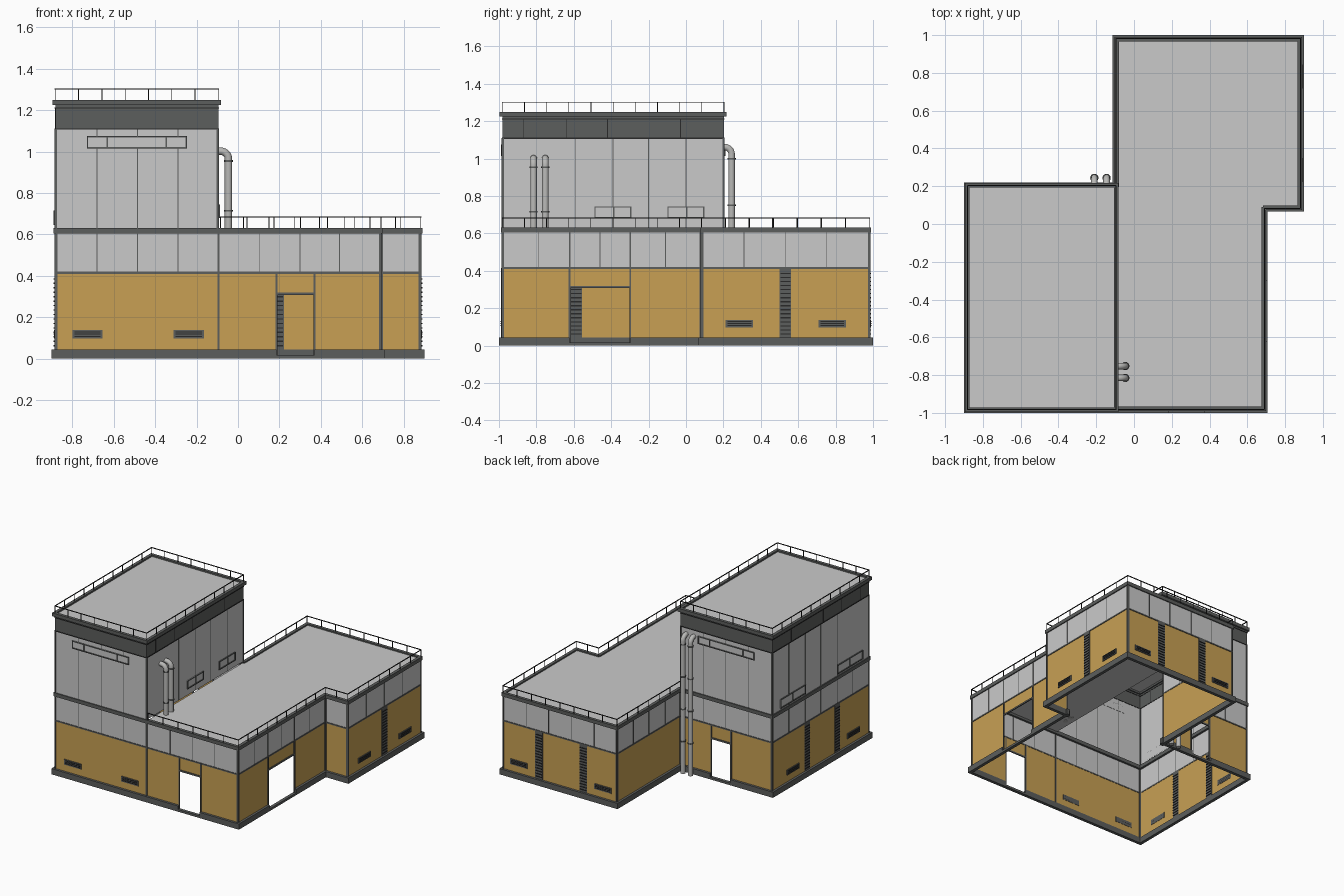
import bpy, bmesh, math
from mathutils import Matrix, Vector

cube = bpy.data.objects.get("Cube")
if cube:
    bpy.data.objects.remove(cube)


def material(name, rgb):
    m = bpy.data.materials.new(name)
    lin = [((c / 255 + 0.055) / 1.055) ** 2.4 for c in rgb] + [1]
    m.use_nodes = True
    m.diffuse_color = lin
    m.node_tree.nodes["Principled BSDF"].inputs["Base Color"].default_value = lin
    return m


OCHRE = material("ochre_cladding", (200, 160, 84))
PANEL = material("light_grey_panel", (202, 202, 202))
ROOF = material("roof_grey", (202, 202, 202))
TRIM = material("dark_grey_trim", (92, 94, 93))
BLACK = material("black_metal", (40, 40, 40))
PIPE = material("pipe_grey", (185, 185, 183))

parts = {}


def part(name, mat):
    """Mesh collected under one part name."""
    if name not in parts:
        parts[name] = (bmesh.new(), mat)
    return parts[name][0]


class Facade:
    """Axis-aligned wall line: running axis, fixed position, outward sign, extent."""

    def __init__(self, axis, pos, sign, a, b):
        self.axis, self.pos, self.sign, self.a, self.b = axis, pos, sign, a, b

    def point(self, u, out, z):
        v = self.pos + self.sign * out
        return Vector((u, v, z)) if self.axis == "x" else Vector((v, u, z))

    def sheet(self, name, mat, u0, u1, z0, z1):
        bm = part(name, mat)
        q = [self.point(u, 0, z) for u, z in ((u0, z0), (u1, z0), (u1, z1), (u0, z1))]
        if (self.axis == "x") == (self.sign > 0):
            q.reverse()
        bm.faces.new([bm.verts.new(p) for p in q])

    def box(self, name, mat, u0, u1, z0, z1, out=0.004, inn=0.002):
        p, q = self.point(u0, -inn, z0), self.point(u1, out, z1)
        size = [abs(c) for c in q - p]
        bmesh.ops.create_cube(part(name, mat), size=1,
                              matrix=Matrix.Translation((p + q) / 2) @ Matrix.Diagonal(size + [1]))

    def frame(self, name, u0, u1, z0, z1, dividers=(), t=0.007):
        self.box("frame_panels", PANEL, u0, u1, z0, z1, 0.003)
        for z in (z0, z1 - t):
            self.box(name, TRIM, u0, u1, z, z + t, 0.008)
        for u in (u0, u1 - t, *dividers):
            self.box(name, TRIM, u, u + t, z0, z1, 0.008)

    def vent(self, u0):
        u1 = u0 + 0.147
        self.box("vent_plates", TRIM, u0, u1, 0.097, 0.138, 0.006)
        for z in (0.105, 0.116, 0.127):
            self.box("vent_slats", BLACK, u0 + 0.01, u1 - 0.01, z, z + 0.005, 0.009)

    def louvre(self, u0):
        self.box("louvre_panels", TRIM, u0, u0 + 0.062, 0.045, 0.41, 0.004)
        for i in range(16):
            z = 0.06 + i * 0.0215
            self.box("louvre_slats", BLACK, u0 + 0.004, u0 + 0.058, z, z + 0.006, 0.008, 0.006)

    def rail(self, a, b, z):
        self.box("railings", BLACK, a, b, z + 0.053, z + 0.058, 0.003, 0.003)
        n = max(1, round((b - a) / 0.12))
        for i in range(n + 1):
            u = a + (b - a) * i / n
            self.box("railings", BLACK, u - 0.002, u + 0.002, z, z + 0.055, 0.002, 0.002)


X0, X1, XT, XS = -0.882, 0.882, -0.095, 0.69
Y0, Y1, YT, YS = -0.982, 0.982, 0.203, 0.083
front = Facade("x", Y0, -1, X0, XS)
step = Facade("x", YS, -1, XS, X1)
back = Facade("x", Y1, 1, XT, X1)
tower_back = Facade("x", YT, 1, X0, XT)
right = Facade("y", XS, 1, Y0, YS)
right_rear = Facade("y", X1, 1, YS, Y1)
left = Facade("y", X0, -1, Y0, YT)
left_rear = Facade("y", XT, -1, YT, Y1)
doors = {front: (0.185, 0.37), right: (-0.622, -0.298), tower_back: (-0.53, -0.36)}

# Ground floor: cladding with door openings, plinth, panels, trims and cornice
for f in (front, step, back, tower_back, right, right_rear, left, left_rear):
    spans = [(f.a, f.b)]
    if f in doors:
        d0, d1 = doors[f]
        spans = [(f.a, d0), (d1, f.b)]
        f.sheet("lower_walls", OCHRE, d0, d1, 0.31, 0.415)
        f.box("plinth", TRIM, d0, d1, 0, 0.017, 0.018, 0.006)
        f.box("door_frames", TRIM, d0, d1, 0.308, 0.32, 0.006)
        for u in (d0, d1):
            f.box("door_frames", TRIM, u - 0.005, u + 0.005, 0.018, 0.415, 0.006)
    for i, (a, b) in enumerate(spans):
        f.sheet("lower_walls", OCHRE, a, b, 0, 0.415)
        f.box("plinth", TRIM, a - 0.018 * (i == 0), b + 0.018 * (i == len(spans) - 1),
              0, 0.044, 0.018, 0.006)
    f.sheet("upper_walls", PANEL, f.a, f.b, 0.415, 0.63)
    f.box("belt_trim", TRIM, f.a, f.b, 0.41, 0.42)
    f.box("cornice", TRIM, f.a - 0.008, f.b + 0.008, 0.604, 0.632, 0.008, 0.016)
    for u in (f.a, f.b - 0.01):
        f.box("corner_trim", TRIM, u, u + 0.01, 0.044, 0.605, 0.005)

# Panel seams of the ground floor
seams = {front: (-0.68, -0.485, -0.29, 0.105, 0.30, 0.49), back: (0.1, 0.29, 0.49, 0.68),
         right: (-0.79, -0.46, -0.11), right_rear: (0.31, 0.53, 0.75),
         tower_back: (-0.68, -0.485, -0.29), left: (-0.78, -0.59, -0.39, -0.2, 0),
         left_rear: (0.39, 0.59, 0.78)}
for f, us in seams.items():
    for u in us:
        f.box("panel_seams", TRIM, u - 0.002, u + 0.002, 0.42, 0.605, 0.002)
front.box("corner_trim", TRIM, XT - 0.005, XT + 0.005, 0.044, 0.605, 0.005)
for u in doors[right]:
    right.box("door_frames", TRIM, u - 0.004, u + 0.004, 0.42, 0.605)

# Vents and louvres
for f, us in {front: (-0.8, -0.312), right_rear: (0.212, 0.708),
              back: (-0.05, 0.67), left: (-0.86, -0.12)}.items():
    for u in us:
        f.vent(u)
for f, us in {right_rear: (0.5,), back: (0.16, 0.54), left: (-0.618, -0.25)}.items():
    for u in us:
        f.louvre(u)

# Tower: walls, dark band, cornice, corner trims and railing
tower_right = Facade("y", XT, 1, Y0, YT)
for f in (Facade("x", Y0, -1, X0, XT), tower_back, left, tower_right):
    f.sheet("tower_walls", PANEL, f.a, f.b, 0.63, 1.11)
    f.sheet("tower_band", TRIM, f.a, f.b, 1.11, 1.23)
    f.box("tower_band_edge", BLACK, f.a, f.b, 1.106, 1.112, 0.003)
    f.box("tower_band_edge", BLACK, f.a, f.b, 1.208, 1.214, 0.003)
    f.box("tower_cornice", TRIM, f.a - 0.014, f.b + 0.014, 1.224, 1.25, 0.014, 0.01)
    for u in (f.a, f.b - 0.008):
        f.box("tower_corner_trim", TRIM, u, u + 0.008, 0.63, 1.11, 0.004)
    us = (-0.68, -0.485, -0.29) if f.axis == "x" else (-0.59, -0.39, -0.2, 0)
    for u in us:
        f.box("tower_seams", TRIM, u - 0.002, u + 0.002, 0.63, 1.11, 0.002)
    for u in () if f.axis == "x" else (-0.87, -0.64, -0.42, -0.03):
        f.box("band_seams", BLACK, u - 0.002, u + 0.002, 1.112, 1.21, 0.002)
    f.rail(f.a, f.b, 1.246)

# Framed panels on the tower
for f in (front, tower_back):
    f.frame("long_frames", -0.73, -0.247, 1.015, 1.075, (-0.635, -0.35))
for u in (-0.49, -0.1):
    tower_right.frame("side_frames", u, u + 0.198, 0.68, 0.745, (u + 0.1,))
for u in (-0.9, -0.2):
    left.frame("side_frames", u, u + 0.31, 0.645, 0.715, (u + 0.155,))

# Wing railing
front.rail(XT + 0.01, XS, 0.628)
for f in (step, back, right, right_rear, left_rear):
    f.rail(f.a, f.b, 0.628)

# Roofs
for name, z, outline in (
        ("wing_roof", 0.622, ((XT, Y0), (XS, Y0), (XS, YS), (X1, YS), (X1, Y1), (XT, Y1))),
        ("tower_roof", 1.238, ((X0, Y0), (XT, Y0), (XT, YT), (X0, YT)))):
    bm = part(name, ROOF)
    bm.faces.new([bm.verts.new((x, y, z)) for x, y in outline])

for name, (bm, mat) in parts.items():
    mesh = bpy.data.meshes.new(name)
    bm.to_mesh(mesh)
    bm.free()
    mesh.materials.append(mat)
    bpy.context.collection.objects.link(bpy.data.objects.new(name, mesh))


# Pipes that rise and elbow into a wall
def pipe(name, x, y, z0, top, toward, collars, r=0.018, bend=0.038):
    d = Vector(toward)
    base = Vector((x, y, 0))
    pts = [base + Vector((0, 0, z0))]
    for i in range(9):
        t = math.pi / 2 * i / 8
        pts.append(base + d * bend * (1 - math.cos(t))
                   + Vector((0, 0, top - r - bend + bend * math.sin(t))))
    pts.append(pts[-1] + d * 0.025)
    cu = bpy.data.curves.new(name, "CURVE")
    cu.dimensions = "3D"
    cu.bevel_depth, cu.bevel_resolution, cu.use_fill_caps = r, 3, True
    s = cu.splines.new("POLY")
    s.points.add(len(pts) - 1)
    for sp, p in zip(s.points, pts):
        sp.co = (*p, 1)
    cu.materials.append(PIPE)
    bpy.context.collection.objects.link(bpy.data.objects.new(name, cu))
    for z in collars:
        bpy.ops.mesh.primitive_cylinder_add(vertices=16, radius=r + 0.004, depth=0.008,
                                            location=(x, y, z))
        ob = bpy.context.object
        ob.name = name + "_collar"
        ob.data.materials.append(TRIM)
        bpy.ops.object.shade_smooth_by_angle()


for i, y in enumerate((-0.815, -0.752)):
    pipe(f"roof_pipe_{i + 1}", -0.046, y, 0.62, 1.02, (-1, 0, 0), (0.715, 0.955))
for i, x in enumerate((-0.21, -0.145)):
    pipe(f"back_pipe_{i + 1}", x, 0.244, 0, 1.08, (0, -1, 0), (0.25, 0.5, 0.75, 1.0))
